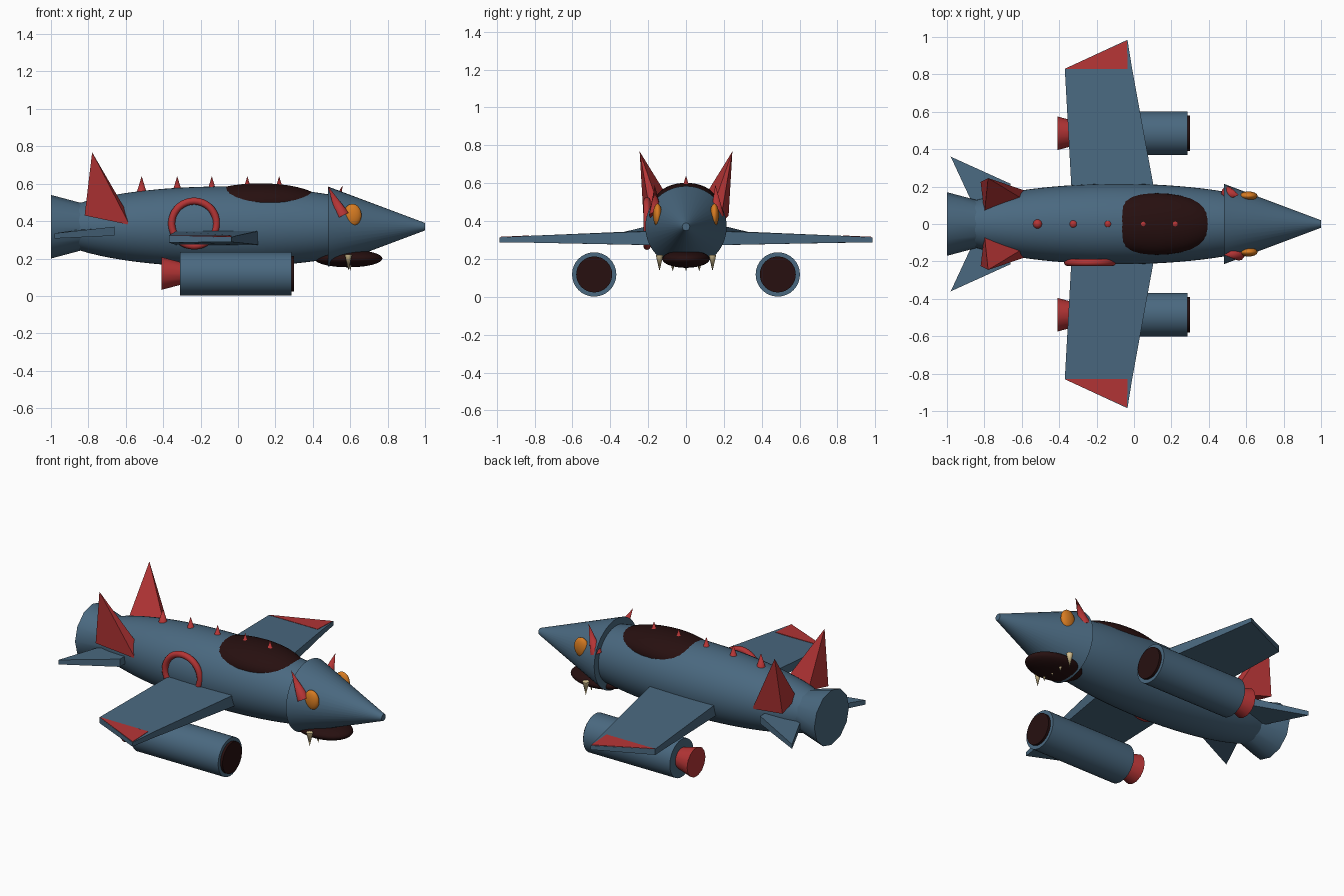
import bpy, bmesh, math
from mathutils import Vector

if "Cube" in bpy.data.objects:
    bpy.data.objects.remove(bpy.data.objects["Cube"])


def material(name, rgb):
    m = bpy.data.materials.new(name)
    m.diffuse_color = (*rgb, 1)
    m.use_nodes = True
    m.node_tree.nodes["Principled BSDF"].inputs["Base Color"].default_value = m.diffuse_color
    return m


BLUE = material("steel_blue", (0.068, 0.14, 0.215))
RED = material("red", (0.46, 0.035, 0.036))
DARK = material("dark_maroon", (0.02, 0.005, 0.005))
ORANGE = material("orange", (0.68, 0.20, 0.016))
CREAM = material("cream", (0.75, 0.60, 0.32))
AXIS_Z = 0.37


def finish(name, bm, mat, smooth=35):
    bmesh.ops.recalc_face_normals(bm, faces=bm.faces)
    me = bpy.data.meshes.new(name)
    bm.to_mesh(me)
    bm.free()
    ob = bpy.data.objects.new(name, me)
    bpy.context.collection.objects.link(ob)
    me.materials.append(mat)
    if smooth:
        bpy.ops.object.select_all(action='DESELECT')
        ob.select_set(True)
        bpy.context.view_layer.objects.active = ob
        bpy.ops.object.shade_smooth_by_angle(angle=math.radians(smooth))
    return ob


def lathe_x(name, profile, mat, y=0, z=AXIS_Z, sides=32, smooth=35):
    """Closed body turned around an x-parallel axis from (x, radius) pairs."""
    bm = bmesh.new()
    rings = []
    for x, r in profile:
        rings.append([bm.verts.new((x, y + r * math.cos(2 * math.pi * i / sides),
                                    z + r * math.sin(2 * math.pi * i / sides)))
                      for i in range(sides)])
    for a, b in zip(rings, rings[1:]):
        for i in range(sides):
            j = (i + 1) % sides
            bm.faces.new((a[i], a[j], b[j], b[i]))
    bm.faces.new(rings[0])
    bm.faces.new(rings[-1])
    return finish(name, bm, mat, smooth)


def ellipsoid(name, centre, semi, mat):
    bm = bmesh.new()
    bmesh.ops.create_uvsphere(bm, u_segments=32, v_segments=20, radius=1)
    for v in bm.verts:
        v.co = Vector(a * s + c for a, s, c in zip(v.co, semi, centre))
    return finish(name, bm, mat, 60)


def spike(name, base, tip, radius, mat, sides=12):
    base, tip = Vector(base), Vector(tip)
    d = tip - base
    bm = bmesh.new()
    bmesh.ops.create_cone(bm, cap_ends=True, segments=sides, radius1=radius,
                          radius2=0, depth=d.length)
    q = Vector((0, 0, 1)).rotation_difference(d)
    for v in bm.verts:
        v.co = q @ v.co + (base + tip) / 2
    return finish(name, bm, mat, 50)


def slab(name, outline, mat):
    """Plate from (x, y, z_bottom, z_top) corners."""
    bm = bmesh.new()
    lo = [bm.verts.new((x, y, a)) for x, y, a, b in outline]
    hi = [bm.verts.new((x, y, b)) for x, y, a, b in outline]
    bm.faces.new(lo)
    bm.faces.new(hi)
    n = len(lo)
    for i in range(n):
        j = (i + 1) % n
        bm.faces.new((lo[i], lo[j], hi[j], hi[i]))
    return finish(name, bm, mat, 0)


# Fuselage: long ellipsoid, cut off inside the tail and nose
hull = []
for i in range(25):
    x = -0.86 + i * 1.46 / 24
    hull.append((x, 0.215 * math.sqrt(1 - ((x + 0.08) / 0.95) ** 2)))
lathe_x("fuselage", hull, BLUE, sides=48)
lathe_x("nose_cone", [(0.48, 0.215), (1.0, 0.02)], BLUE, sides=40)
lathe_x("tail_flare", [(-1.0, 0.17), (-0.70, 0.09)], BLUE, sides=12, smooth=40)

# Canopy and open mouth
ellipsoid("canopy", (0.12, 0, 0.5), (0.33, 0.165, 0.102), DARK)
ellipsoid("mouth", (0.59, 0, 0.2), (0.182, 0.125, 0.047), DARK)

# Row of back spikes
for i, x in enumerate((-0.515, -0.325, -0.14, 0.05, 0.22)):
    spike("back_spike_%d" % i, (x, 0, 0.545), (x, 0, 0.64), 0.029, RED)

# Ring on the front flank
bm = bmesh.new()
N, M = 36, 12
grid = []
for i in range(N):
    a = 2 * math.pi * i / N
    row = []
    for j in range(M):
        b = 2 * math.pi * j / M
        r = 0.12 + 0.019 * math.cos(b)
        row.append(bm.verts.new((-0.235 + r * math.cos(a), -0.206 + 0.019 * math.sin(b),
                                 0.387 + r * math.sin(a))))
    grid.append(row)
for i in range(N):
    for j in range(M):
        k, l = (i + 1) % N, (j + 1) % M
        bm.faces.new((grid[i][j], grid[k][j], grid[k][l], grid[i][l]))
finish("flank_ring", bm, RED, 60)

for side, s in (("front", -1), ("back", 1)):
    # Wing with a red triangular tip panel on top
    slab("wing_" + side, [(-0.325, 0.05 * s, 0.27, 0.355), (0.13, 0.05 * s, 0.27, 0.355),
                          (0.105, 0.2 * s, 0.274, 0.345), (-0.01, 0.83 * s, 0.286, 0.322),
                          (-0.035, 0.985 * s, 0.288, 0.314), (-0.37, 0.83 * s, 0.286, 0.322),
                          (-0.335, 0.2 * s, 0.274, 0.345)], BLUE)
    slab("wing_tip_panel_" + side, [(-0.37, 0.83 * s, 0.318, 0.324),
                                    (-0.035, 0.83 * s, 0.318, 0.324),
                                    (-0.037, 0.98 * s, 0.310, 0.317)], RED)
    # Engine pod
    y = 0.485 * s
    lathe_x("engine_" + side, [(-0.31, 0.117), (0.285, 0.117)], BLUE, y, 0.118)
    lathe_x("intake_" + side, [(0.27, 0.095), (0.30, 0.095)], DARK, y, 0.118)
    lathe_x("exhaust_" + side, [(-0.41, 0.09), (-0.28, 0.055)], RED, y, 0.12, 14)
    # Tailplane
    slab("tailplane_" + side, [(-0.98, 0.36 * s, 0.307, 0.335), (-0.66, 0.215 * s, 0.322, 0.37),
                               (-0.66, 0.02 * s, 0.322, 0.37), (-0.85, 0.08 * s, 0.315, 0.355)],
         BLUE)
    # Splayed tail fin
    bm = bmesh.new()
    tip = bm.verts.new((-0.78, 0.245 * s, 0.768))
    base = [bm.verts.new((x, y * s, z)) for x, y, z in
            ((-0.80, 0.055, 0.46), (-0.59, 0.13, 0.44), (-0.58, 0.178, 0.38),
             (-0.82, 0.225, 0.43))]
    bm.faces.new(base)
    for i in range(4):
        bm.faces.new((base[i], base[(i + 1) % 4], tip))
    finish("tail_fin_" + side, bm, RED, 0)
    # Eye and fang
    ellipsoid("eye_" + side, (0.612, 0.15 * s, 0.432), (0.048, 0.024, 0.06), ORANGE)
    spike("fang_" + side, (0.59, 0.14 * s, 0.222), (0.59, 0.14 * s, 0.135), 0.02, CREAM)

# Brow horns, tilted differently on each side
spike("horn_front", (0.56, -0.16, 0.43), (0.48, -0.165, 0.588), 0.036, RED)
spike("horn_back", (0.50, 0.165, 0.43), (0.56, 0.155, 0.592), 0.036, RED)

# Small lower teeth
for i, y in enumerate((-0.07, 0, 0.07)):
    spike("small_tooth_%d" % i, (0.60, y, 0.175), (0.60, y, 0.135), 0.012, CREAM, 8)
